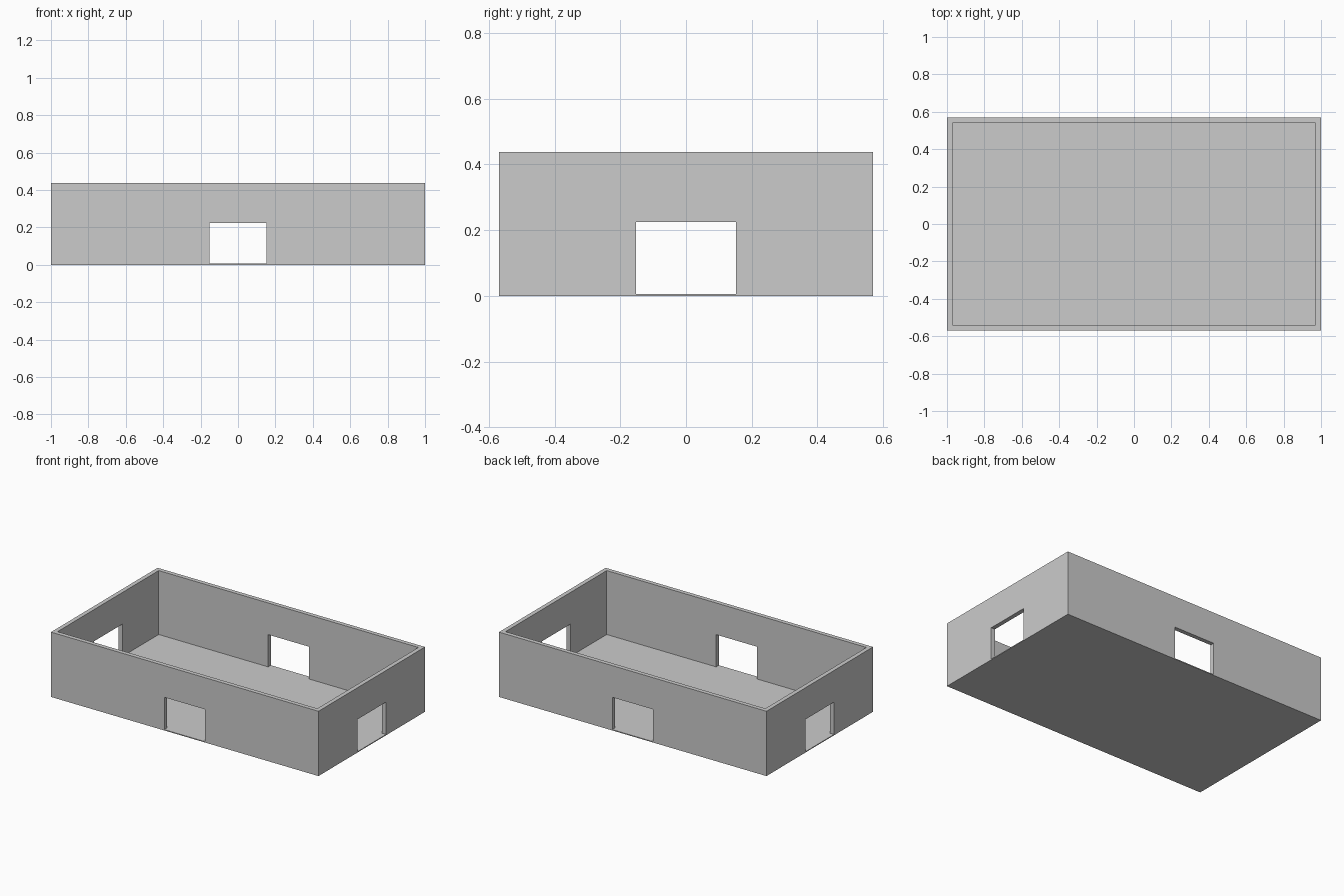
import bpy

if "Cube" in bpy.data.objects:
    bpy.data.objects.remove(bpy.data.objects["Cube"])

LENGTH, WIDTH, HEIGHT = 2.0, 1.138, 0.438
WALL, FLOOR = 0.029, 0.006
DOOR_WIDTH, DOOR_TOP = 0.305, 0.224


def box(name, sx, sy, z0, z1):
    """Box centred on x and y, spanning z0 to z1."""
    bpy.ops.mesh.primitive_cube_add(size=1, location=(0, 0, (z0 + z1) / 2))
    ob = bpy.context.object
    ob.name = name
    ob.scale = (sx, sy, z1 - z0)
    bpy.ops.object.transform_apply(location=True, rotation=False, scale=True)
    return ob


def cut(target, cutter):
    """Subtract the cutter from the target, then discard it."""
    cutter.hide_render = True
    mod = target.modifiers.new(cutter.name, 'BOOLEAN')
    mod.operation = 'DIFFERENCE'
    mod.solver = 'EXACT'
    mod.object = cutter
    bpy.context.view_layer.objects.active = target
    bpy.ops.object.modifier_apply(modifier=mod.name)
    bpy.data.objects.remove(cutter, do_unlink=True)


# Open-topped room: outer block with thin floor and walls
room = box("room_walls_and_floor", LENGTH, WIDTH, 0, HEIGHT)
cut(room, box("room_cavity", LENGTH - 2 * WALL, WIDTH - 2 * WALL, FLOOR, HEIGHT + 0.2))

# Centred doorways through the front/back and left/right walls
cut(room, box("front_back_doorways", DOOR_WIDTH, WIDTH + 0.2, FLOOR, DOOR_TOP))
cut(room, box("side_doorways", LENGTH + 0.2, DOOR_WIDTH, FLOOR, DOOR_TOP))
